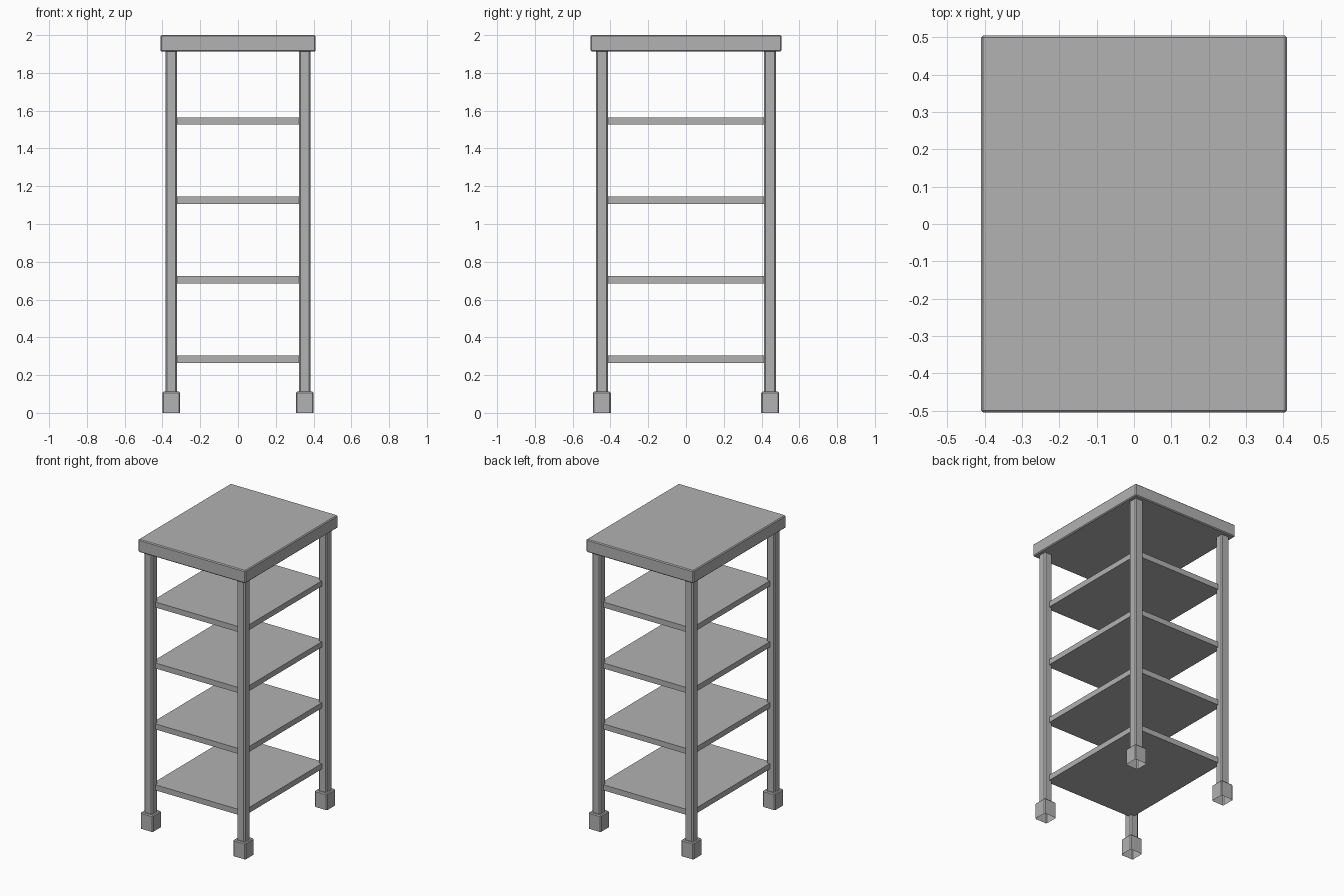
import bpy
import bmesh
from mathutils import Vector

default = bpy.data.objects.get("Cube")
if default:
    bpy.data.objects.remove(default, do_unlink=True)

# Single flat grey for the whole unit
GREY = (0.445, 0.445, 0.445, 1.0)
grey = bpy.data.materials.new("plain grey")
grey.use_nodes = True
grey.diffuse_color = GREY
grey.node_tree.nodes["Principled BSDF"].inputs["Base Color"].default_value = GREY


def box(name, low, high, bevel=0.0, open_bottom=False, upright_only=False):
    """Box between two corners, with optional chamfers and open underside."""
    low, high = Vector(low), Vector(high)
    size, centre = high - low, (low + high) / 2
    bm = bmesh.new()
    bmesh.ops.create_cube(bm, size=1)
    for v in bm.verts:
        v.co = Vector(a * b for a, b in zip(v.co, size))
    if open_bottom:
        bottom = [f for f in bm.faces if f.normal.z < -0.5]
        bmesh.ops.delete(bm, geom=bottom, context="FACES")
    if bevel:
        def upright(e):
            return abs(e.verts[0].co.z - e.verts[1].co.z) > size.z / 2
        edges = [e for e in bm.edges if not e.is_boundary
                 and (upright(e) or not upright_only)]
        bmesh.ops.bevel(bm, geom=edges, offset=bevel, segments=1,
                        profile=0.5, affect="EDGES")
    mesh = bpy.data.meshes.new(name)
    bm.to_mesh(mesh)
    bm.free()
    mesh.materials.append(grey)
    obj = bpy.data.objects.new(name, mesh)
    obj.location = centre
    bpy.context.collection.objects.link(obj)
    return obj


def column(name, x, y, width, z0, z1, **options):
    """Square column centred on x, y."""
    h = width / 2
    return box(name, (x - h, y - h, z0), (x + h, y + h, z1), **options)


# Worktop
box("top_board", (-0.41, -0.505, 1.912), (0.41, 0.505, 2.0), bevel=0.006)

# Legs and hollow foot caps
LEG_X, LEG_Y, FOOT_TOP = 0.354, 0.445, 0.112
for side, sx in (("left", 1), ("right", -1)):
    for end, sy in (("front", -1), ("back", 1)):
        x, y = sx * LEG_X, sy * LEG_Y
        column(f"{end}_{side}_leg", x, y, 0.062, FOOT_TOP - 0.005, 1.915,
               bevel=0.008, upright_only=True)
        column(f"{end}_{side}_foot", x, y, 0.094, 0, FOOT_TOP,
               bevel=0.006, open_bottom=True)

# Four evenly spaced shelves, let into the legs
for i in range(4):
    z = 0.265 + i * 0.4207
    box(f"shelf_{i + 1}", (-0.35, -0.44, z), (0.35, 0.44, z + 0.038))
